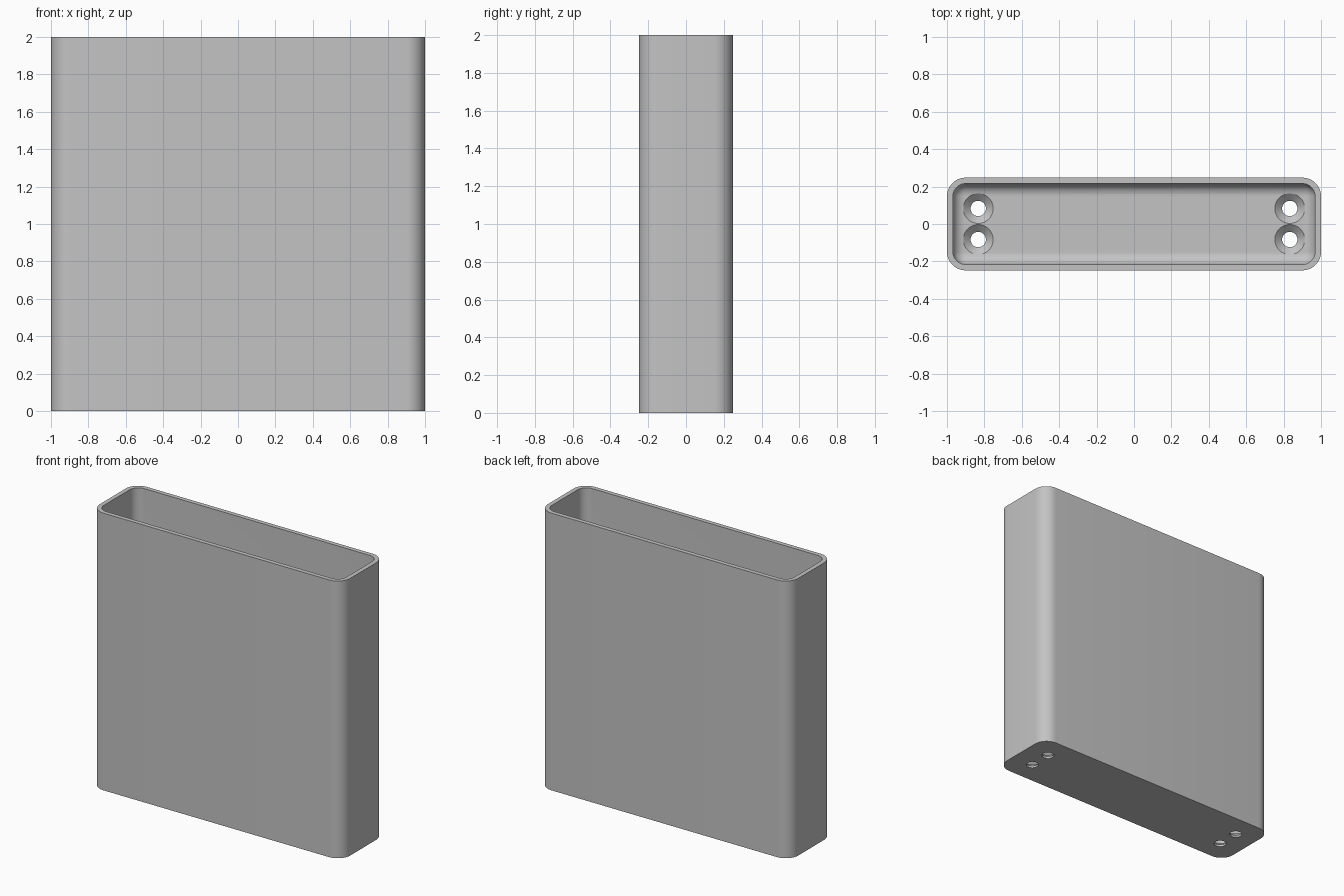
import bpy, bmesh
from math import sin, cos, pi, radians

if "Cube" in bpy.data.objects:
    bpy.data.objects.remove(bpy.data.objects["Cube"])

HALF_X, HALF_Y, HEIGHT = 1.0, 0.248, 2.0
WALL, FLOOR, CORNER, STEPS = 0.032, 0.05, 0.1, 10

grey = bpy.data.materials.new("plain grey")
grey.use_nodes = True
colour = (0.55, 0.55, 0.55, 1)
grey.diffuse_color = colour
grey.node_tree.nodes["Principled BSDF"].inputs["Base Color"].default_value = colour


def finish(name, bm):
    bmesh.ops.remove_doubles(bm, verts=bm.verts, dist=1e-5)
    bmesh.ops.recalc_face_normals(bm, faces=bm.faces)
    mesh = bpy.data.meshes.new(name)
    bm.to_mesh(mesh)
    bm.free()
    mesh.materials.append(grey)
    obj = bpy.data.objects.new(name, mesh)
    bpy.context.collection.objects.link(obj)
    return obj


def loft(name, rings):
    """Skin a list of point rings and cap both ends."""
    bm = bmesh.new()
    loops = [[bm.verts.new(p) for p in ring] for ring in rings]
    n = len(loops[0])
    for a, b in zip(loops, loops[1:]):
        for i in range(n):
            j = (i + 1) % n
            bm.faces.new((a[i], a[j], b[j], b[i]))
    bm.faces.new(loops[0])
    bm.faces.new(loops[-1])
    return finish(name, bm)


def rounded_ring(inset, z):
    """Rounded rectangle, offset inwards from the outer wall."""
    r = max(CORNER - inset, 0.001)
    cx, cy = HALF_X - inset - r, HALF_Y - inset - r
    ring = []
    for k, (sx, sy) in enumerate([(1, 1), (-1, 1), (-1, -1), (1, -1)]):
        for s in range(STEPS + 1):
            a = (k + s / STEPS) * pi / 2
            ring.append((sx * cx + r * cos(a), sy * cy + r * sin(a), z))
    return ring


def circle(x, y, r, z, n=40):
    return [(x + r * cos(2 * pi * i / n), y + r * sin(2 * pi * i / n), z) for i in range(n)]


# Open box: outer wall, rim, inner wall, filleted floor
rings = [rounded_ring(0, 0), rounded_ring(0, HEIGHT), rounded_ring(WALL, HEIGHT)]
fillet = CORNER - WALL - 0.002
for s in range(STEPS + 1):
    a = s / STEPS * pi / 2
    rings.append(rounded_ring(WALL + fillet * (1 - cos(a)), FLOOR + fillet * (1 - sin(a))))
box = loft("open_box", rings)

# Countersunk screw holes in the floor
bpy.context.view_layer.objects.active = box
box.select_set(True)
for x in (-0.833, 0.833):
    for y in (-0.083, 0.083):
        profile = [(0.041, -0.1), (0.041, 0.015), (0.08, FLOOR), (0.08, 0.12)]
        cutter = loft("hole_cutter", [circle(x, y, r, z) for r, z in profile])
        cutter.hide_render = True
        cut = box.modifiers.new("screw hole", 'BOOLEAN')
        cut.operation, cut.solver, cut.object = 'DIFFERENCE', 'EXACT', cutter
        bpy.ops.object.modifier_apply(modifier=cut.name)
        bpy.data.objects.remove(cutter)

bpy.ops.object.shade_smooth_by_angle(angle=radians(30))
